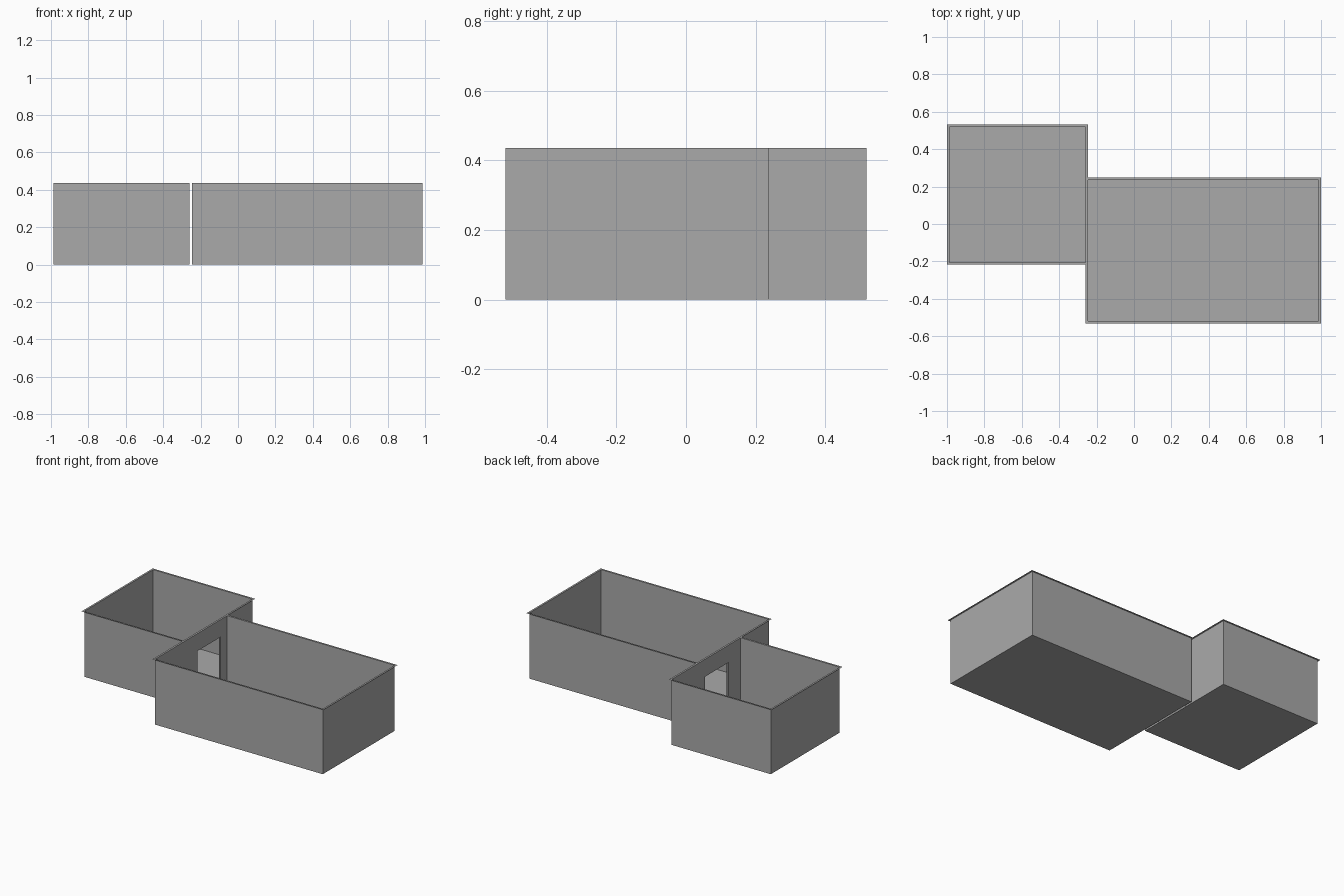
import bpy, bmesh
from mathutils import Vector

cube = bpy.data.objects.get("Cube")
if cube:
    bpy.data.objects.remove(cube, do_unlink=True)

HEIGHT = 0.436
RIM = 0.0125
DOOR_Y = (-0.075, 0.17)
DOOR_TOP = 0.32

grey = bpy.data.materials.new("plain grey")
grey.use_nodes = True
colour = (0.4, 0.4, 0.4, 1)
grey.diffuse_color = colour
grey.node_tree.nodes["Principled BSDF"].inputs["Base Color"].default_value = colour


def cut(bm, face, point, normal):
    """Split one face by a plane."""
    geom = [face] + list(face.edges) + list(face.verts)
    bmesh.ops.bisect_plane(bm, geom=geom, plane_co=point, plane_no=normal)


def in_doorway(face, wall_x):
    c = face.calc_center_median()
    return (abs(c.x - wall_x) < 1e-4 and abs(face.normal.x) > 0.9
            and DOOR_Y[0] < c.y < DOOR_Y[1])


def room(name, x0, x1, y0, y1, wall_x):
    bm = bmesh.new()
    bmesh.ops.create_cube(bm, size=1)
    centre = Vector(((x0 + x1) / 2, (y0 + y1) / 2, HEIGHT / 2))
    bmesh.ops.scale(bm, vec=(x1 - x0, y1 - y0, HEIGHT), verts=bm.verts)
    bmesh.ops.translate(bm, vec=centre, verts=bm.verts)
    bm.normal_update()

    # Open top with a flat rim turned outwards
    top = [f for f in bm.faces if f.normal.z > 0.9]
    bmesh.ops.delete(bm, geom=top, context='FACES_ONLY')
    lip = [e for e in bm.edges if e.is_boundary]
    new = bmesh.ops.extrude_edge_only(bm, edges=lip)["geom"]
    for v in (g for g in new if isinstance(g, bmesh.types.BMVert)):
        v.co.x += RIM if v.co.x > centre.x else -RIM
        v.co.y += RIM if v.co.y > centre.y else -RIM
    bm.normal_update()
    for f in (g for g in new if isinstance(g, bmesh.types.BMFace)):
        if f.normal.z < 0:
            f.normal_flip()

    # Doorway through the dividing wall
    for y in DOOR_Y:
        wall = next(f for f in bm.faces if abs(f.normal.x) > 0.9
                    and abs(f.calc_center_median().x - wall_x) < 1e-4
                    and min(v.co.y for v in f.verts) < y < max(v.co.y for v in f.verts))
        cut(bm, wall, (wall_x, y, 0), (0, 1, 0))
        bm.normal_update()
    cut(bm, next(f for f in bm.faces if in_doorway(f, wall_x)),
        (wall_x, 0, DOOR_TOP), (0, 0, 1))
    bm.normal_update()
    opening = [f for f in bm.faces if in_doorway(f, wall_x)
               and f.calc_center_median().z < DOOR_TOP]
    bmesh.ops.delete(bm, geom=opening, context='FACES_ONLY')

    mesh = bpy.data.meshes.new(name)
    bm.to_mesh(mesh)
    bm.free()
    mesh.materials.append(grey)
    obj = bpy.data.objects.new(name, mesh)
    bpy.context.collection.objects.link(obj)


# Small and large rooms, back to back across a thin wall cavity
room("small_room", -0.9875, -0.2585, -0.205, 0.519, -0.2585)
room("large_room", -0.246, 0.9875, -0.519, 0.2365, -0.246)
